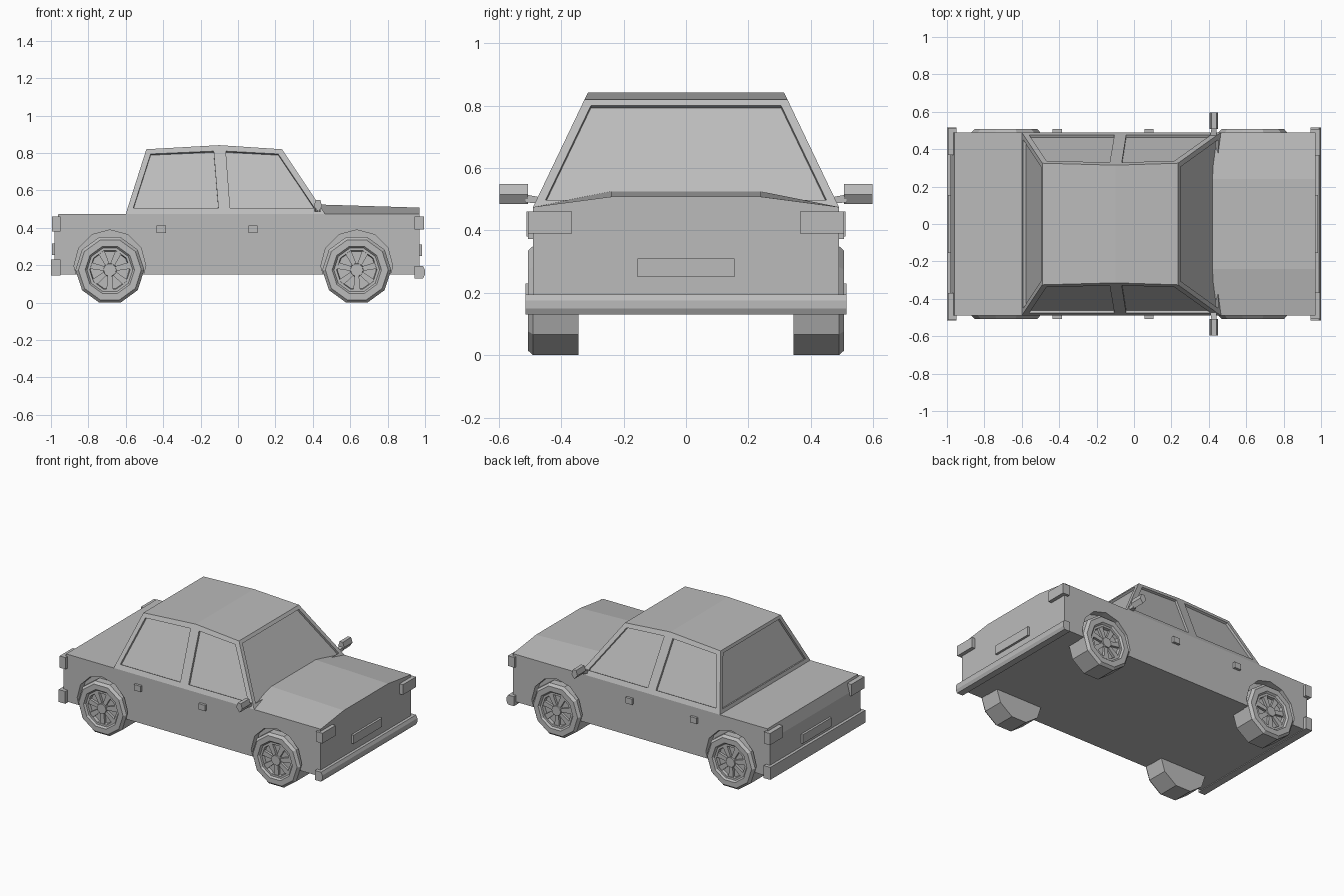
import bpy, bmesh, math
from mathutils import Vector

if "Cube" in bpy.data.objects:
    bpy.data.objects.remove(bpy.data.objects["Cube"])

paint = bpy.data.materials.new("grey paint")
paint.diffuse_color = (0.5, 0.5, 0.5, 1)
paint.use_nodes = True
paint.node_tree.nodes["Principled BSDF"].inputs["Base Color"].default_value = paint.diffuse_color


def make(name, verts, faces):
    me = bpy.data.meshes.new(name)
    me.from_pydata([tuple(v) for v in verts], [], faces)
    bm = bmesh.new()
    bm.from_mesh(me)
    bmesh.ops.recalc_face_normals(bm, faces=bm.faces)
    bm.to_mesh(me)
    bm.free()
    me.materials.append(paint)
    ob = bpy.data.objects.new(name, me)
    bpy.context.collection.objects.link(ob)
    return ob


def loft(name, a, b):
    """Closed solid between two matching outlines."""
    n = len(a)
    faces = [tuple(range(n)), tuple(range(n, 2 * n))]
    faces += [(i, (i + 1) % n, n + (i + 1) % n, n + i) for i in range(n)]
    return make(name, list(a) + list(b), faces)


def box(name, x, y, z):
    a = [(x[0], y[0], z[0]), (x[1], y[0], z[0]), (x[1], y[1], z[0]), (x[0], y[1], z[0])]
    return loft(name, a, [(p[0], p[1], z[1]) for p in a])


def cut(ob, cutter):
    cutter.hide_render = True
    mod = ob.modifiers.new("cut", 'BOOLEAN')
    mod.object, mod.operation, mod.solver = cutter, 'DIFFERENCE', 'EXACT'
    bpy.context.view_layer.objects.active = ob
    bpy.ops.object.modifier_apply(modifier=mod.name)
    bpy.data.objects.remove(cutter)


def cut_window(ob, pts, depth=0.015):
    pts = [Vector(p) for p in pts]
    n = (pts[1] - pts[0]).cross(pts[2] - pts[0]).normalized()
    if n.dot(sum(pts, Vector()) / len(pts) - Vector((-0.06, 0, 0.6))) < 0:
        n = -n
    cut(ob, loft("window_cutter", [p - n * depth for p in pts], [p + n * 0.03 for p in pts]))


WHEELS = (-0.685, 0.635)

# lower body with wheel arches
side = [(-0.98, 0.15), (0.97, 0.15), (0.97, 0.475), (-0.96, 0.475), (-0.98, 0.40)]
body = loft("body", [(x, -0.49, z) for x, z in side], [(x, 0.49, z) for x, z in side])
for cx in WHEELS:
    for s in (-1, 1):
        arch = [(cx + 0.192 * math.sin(k * math.pi / 6), 0.197 + 0.192 * math.cos(k * math.pi / 6))
                for k in range(12)]
        cut(body, loft("arch_cutter", [(x, s * 0.44, z) for x, z in arch],
                       [(x, s * 0.6, z) for x, z in arch]))

# raised hood, open underneath
back = [(0.43, -0.49, 0.475), (0.42, -0.24, 0.525), (0.42, 0.24, 0.525), (0.43, 0.49, 0.475)]
front = [(0.97, -0.49, 0.475), (0.97, -0.24, 0.508), (0.97, 0.24, 0.508), (0.97, 0.49, 0.475)]
make("hood", back + front, [(0, 1, 5, 4), (1, 2, 6, 5), (2, 3, 7, 6), (4, 5, 6, 7)])


# cabin: sides, front and rear all lean inwards
def lean(z):
    return (z - 0.475) / 0.345


def side_y(z):
    return 0.49 - 0.165 * lean(z)


def front_x(z):
    return 0.465 - 0.23 * lean(z)


def rear_x(z):
    return -0.60 + 0.11 * lean(z)


outline = [(-0.60, 0.475), (0.465, 0.475), (0.235, 0.82), (-0.10, 0.842), (-0.49, 0.82)]
cabin = loft("cabin", [(x, -side_y(z), z) for x, z in outline], [(x, side_y(z), z) for x, z in outline])

rear_pane = [(-0.56, 0.505), (-0.105, 0.505), (-0.13, 0.81), (-0.467, 0.795)]
front_pane = [(-0.042, 0.505), (0.41, 0.505), (0.215, 0.795), (-0.065, 0.81)]
for s in (-1, 1):
    for pane in (rear_pane, front_pane):
        cut_window(cabin, [(x, s * side_y(z), z) for x, z in pane])
for end_x in (front_x, rear_x):
    cut_window(cabin, [(end_x(z), y, z) for y, z in
                       ((-0.45, 0.498), (0.45, 0.498), (0.305, 0.80), (-0.305, 0.80))])

# bumpers and number plates
bump = [(0.945, 0.13), (0.99, 0.13), (1.0, 0.15), (1.0, 0.175), (0.99, 0.195), (0.945, 0.195)]
loft("front_bumper", [(x, -0.515, z) for x, z in bump], [(x, 0.515, z) for x, z in bump])
box("rear_bumper", (-1.0, -0.95), (-0.515, 0.515), (0.145, 0.23))
box("front_plate", (0.96, 0.985), (-0.155, 0.155), (0.25, 0.31))
box("rear_plate", (-0.995, -0.97), (-0.155, 0.155), (0.255, 0.315))


# wheel: ten-sided turned profile of (radius, distance from centre line)
def ring(r, y, cx, s):
    return [(cx + r * math.cos(math.radians(18 + 36 * k + 54)), s * y,
             0.175 + r * math.sin(math.radians(18 + 36 * k + 54))) for k in range(10)]


def wheel(cx, s):
    prof = [(0.184, 0.345), (0.184, 0.49), (0.168, 0.507), (0.132, 0.507),
            (0.122, 0.495), (0.108, 0.495), (0.104, 0.475)]
    verts = [v for r, y in prof for v in ring(r, y, cx, s)]
    faces = [tuple(range(10)), tuple(range(len(verts) - 10, len(verts)))]
    for j in range(len(prof) - 1):
        for k in range(10):
            a, b = j * 10 + k, j * 10 + (k + 1) % 10
            faces.append((a, b, b + 10, a + 10))
    make("wheel", verts, faces)
    loft("hub", ring(0.038, 0.47, cx, s), ring(0.034, 0.50, cx, s))
    # spokes
    for k in range(7):
        t = math.radians(90 + 180 / 7 + k * 360 / 7)
        u, v = (math.cos(t), math.sin(t)), (-math.sin(t), math.cos(t))
        quad = [(cx + u[0] * r + v[0] * w, 0.175 + u[1] * r + v[1] * w)
                for r, w in ((0.03, -0.012), (0.106, -0.018), (0.106, 0.018), (0.03, 0.012))]
        loft("spoke", [(x, s * 0.47, z) for x, z in quad], [(x, s * 0.492, z) for x, z in quad])


for s in (-1, 1):
    def span(a, b):
        return tuple(sorted((s * a, s * b)))

    for cx in WHEELS:
        wheel(cx, s)
    # lamps
    box("headlamp", (0.945, 0.995), span(0.365, 0.507), (0.39, 0.46))
    box("tail_lamp", (-0.995, -0.95), span(0.37, 0.512), (0.38, 0.46))
    # door handles
    for x in (-0.41, 0.08):
        box("door_handle", (x - 0.025, x + 0.025), span(0.48, 0.507), (0.373, 0.413))
    # mirrors on tapered arms
    head = [(0.405, 0.515), (0.43, 0.485), (0.45, 0.515), (0.44, 0.548), (0.415, 0.548)]
    loft("mirror", [(x, s * 0.507, z) for x, z in head], [(x, s * 0.597, z) for x, z in head])
    loft("mirror_arm", [(0.405, s * 0.46, 0.485), (0.44, s * 0.46, 0.485), (0.44, s * 0.46, 0.505), (0.405, s * 0.46, 0.505)],
         [(0.415, s * 0.515, 0.49), (0.44, s * 0.515, 0.49), (0.44, s * 0.515, 0.515), (0.415, s * 0.515, 0.515)])
